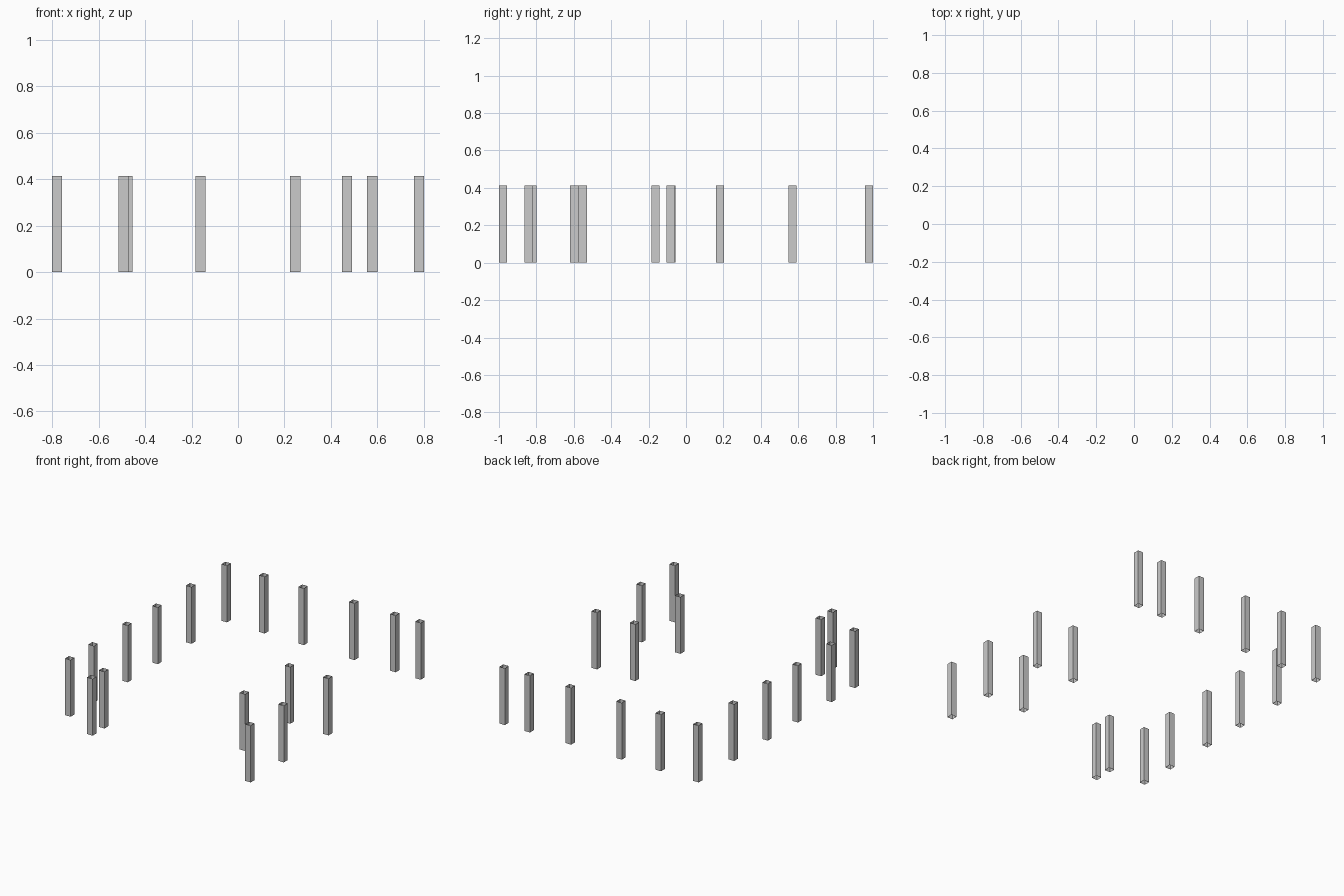
import bpy, bmesh, math
from mathutils import Matrix

if "Cube" in bpy.data.objects:
    bpy.data.objects.remove(bpy.data.objects["Cube"])

W, H = 0.044, 0.413      # post width and height
X, Y = 0.78, 0.978       # outer post lines


def post(name, x, y):
    # open-ended square tube standing on the ground
    bm = bmesh.new()
    r = W / math.sqrt(2)
    bmesh.ops.create_cone(bm, cap_ends=False, segments=4, radius1=r, radius2=r, depth=H)
    bmesh.ops.rotate(bm, verts=bm.verts, matrix=Matrix.Rotation(math.pi / 4, 3, 'Z'))
    # square up in case the first corner is not on an axis
    for v in bm.verts:
        v.co.x = math.copysign(W / 2, v.co.x)
        v.co.y = math.copysign(W / 2, v.co.y)
        v.co.z += H / 2
    mesh = bpy.data.meshes.new(name)
    bm.to_mesh(mesh)
    bm.free()
    ob = bpy.data.objects.new(name, mesh)
    ob.location = (x, y, 0)
    bpy.context.collection.objects.link(ob)


# each run of posts around the outline
runs = {
    "back_post": [(x, Y) for x in (-X, -0.477, -0.161, 0.247, 0.578, X)],
    "left_post": [(-X, y) for y in (0.57, 0.182, -0.163, -0.552, -0.82)],
    "front_left_post": [(-0.492, -0.842), (-0.492, -Y)],
    "right_post": [(X, y) for y in (-0.082, -0.597, -Y)],
    "inner_right_post": [(0.469, y) for y in (-0.078, -0.597)],
}
for name, places in runs.items():
    for i, (x, y) in enumerate(places):
        post(f"{name}_{i + 1}", x, y)
